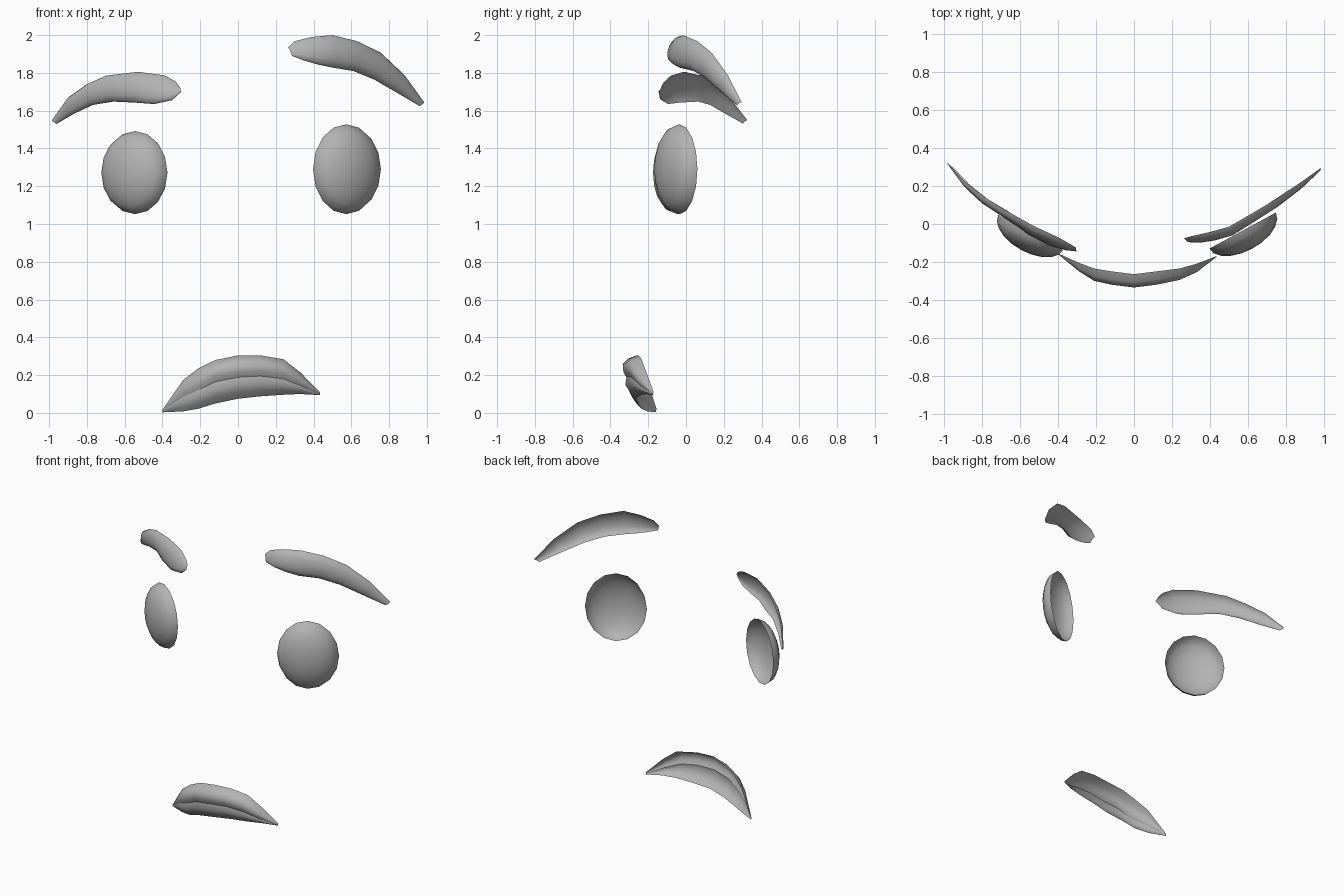
import bpy, math
from mathutils import Vector

if "Cube" in bpy.data.objects:
    bpy.data.objects.remove(bpy.data.objects["Cube"])

grey = bpy.data.materials.new("plain grey")
grey.diffuse_color = (0.45, 0.45, 0.45, 1)
grey.use_nodes = True
grey.node_tree.nodes["Principled BSDF"].inputs["Base Color"].default_value = grey.diffuse_color


def make(name, verts, faces, angle):
    me = bpy.data.meshes.new(name)
    me.from_pydata([tuple(v) for v in verts], [], faces)
    me.materials.append(grey)
    ob = bpy.data.objects.new(name, me)
    bpy.context.collection.objects.link(ob)
    bpy.ops.object.select_all(action='DESELECT')
    ob.select_set(True)
    bpy.context.view_layer.objects.active = ob
    bpy.ops.object.shade_smooth_by_angle(angle=math.radians(angle))


def sheet(name, rows, angle=60):
    """Join equal-length rows of points, running left to right, into an open shell."""
    n = len(rows[0])
    faces = [(i * n + j, i * n + j + 1, (i + 1) * n + j + 1, (i + 1) * n + j)
             for i in range(len(rows) - 1) for j in range(n - 1)]
    make(name, [p for r in rows for p in r], faces, angle)


def eye(name, side, centre, half_w, half_h, depth, segs=16, rings=5):
    """Open-backed dome turned outwards."""
    t = Vector((0.88 * side, 0.477, 0))
    n = Vector((0.477 * side, -0.88, 0))
    verts, faces = [], []
    for r in range(rings):
        a = r / rings * math.pi / 2
        for s in range(segs):
            b = 2 * math.pi * s / segs
            verts.append(Vector(centre) + t * half_w * math.cos(a) * math.cos(b)
                         + Vector((0, 0, half_h * math.cos(a) * math.sin(b)))
                         + n * depth * math.sin(a))
    verts.append(Vector(centre) + n * depth)
    for r in range(rings - 1):
        for s in range(segs):
            k = (s + 1) % segs
            faces.append((r * segs + s, r * segs + k, (r + 1) * segs + k, (r + 1) * segs + s))
    base = (rings - 1) * segs
    faces += [(base + s, base + (s + 1) % segs, len(verts) - 1) for s in range(segs)]
    if side < 0:
        faces = [f[::-1] for f in faces]
    make(name, verts, faces, 60)


def brow(name, side, stations):
    """Curved strip; stations are (x top, z top, x bottom, z bottom, y, depth)."""
    n = Vector((0.5 * side, -0.87, 0))
    cols = []
    for xt, zt, xb, zb, y, d in stations:
        top, bot = Vector((xt, y, zt)), Vector((xb, y - 0.02, zb))
        cols.append([bot.lerp(top, 0.5 - 0.5 * math.cos(math.pi * k / 6))
                     + n * d * math.sin(math.pi * k / 6) for k in range(7)])
    if side < 0:
        cols.reverse()
    sheet(name, list(zip(*cols)))


eye("right_eye", 1, (0.573, -0.035, 1.29), 0.2, 0.238, 0.108)
eye("left_eye", -1, (-0.545, -0.045, 1.272), 0.195, 0.22, 0.105)

brow("right_brow", 1, [
    (0.265, 1.935, 0.285, 1.89, -0.075, 0.005),
    (0.30, 1.968, 0.35, 1.865, -0.065, 0.025),
    (0.39, 1.99, 0.42, 1.845, -0.045, 0.035),
    (0.50, 2.00, 0.50, 1.828, -0.015, 0.04),
    (0.63, 1.968, 0.61, 1.81, 0.06, 0.04),
    (0.755, 1.908, 0.72, 1.765, 0.135, 0.04),
    (0.88, 1.79, 0.85, 1.69, 0.22, 0.03),
    (0.985, 1.645, 0.96, 1.625, 0.295, 0.01)])

brow("left_brow", -1, [
    (-0.305, 1.72, -0.30, 1.70, -0.125, 0.004),
    (-0.33, 1.755, -0.35, 1.655, -0.11, 0.02),
    (-0.39, 1.787, -0.445, 1.635, -0.075, 0.033),
    (-0.53, 1.806, -0.55, 1.643, -0.01, 0.038),
    (-0.70, 1.785, -0.66, 1.648, 0.085, 0.038),
    (-0.80, 1.74, -0.77, 1.63, 0.15, 0.035),
    (-0.90, 1.67, -0.87, 1.583, 0.23, 0.025),
    (-0.985, 1.55, -0.96, 1.53, 0.325, 0.008)])

# mouth stations: x, bottom z, mouth line z, top z, back y, lip thickness
mouth = [
    (-0.40, 0.003, 0.010, 0.017, -0.155, 0.005),
    (-0.29, 0.008, 0.085, 0.175, -0.205, 0.045),
    (-0.21, 0.022, 0.120, 0.236, -0.235, 0.065),
    (-0.12, 0.050, 0.165, 0.280, -0.25, 0.07),
    (0.00, 0.075, 0.188, 0.304, -0.265, 0.07),
    (0.12, 0.088, 0.195, 0.304, -0.25, 0.07),
    (0.24, 0.096, 0.180, 0.284, -0.235, 0.06),
    (0.33, 0.100, 0.145, 0.215, -0.21, 0.045),
    (0.435, 0.094, 0.100, 0.108, -0.17, 0.005)]


def lip_row(lower, upper, f, push):
    """Points a fraction f between two height columns, pushed forward."""
    return [Vector((m[0], m[4] - m[5] * push, m[lower] * (1 - f) + m[upper] * f)) for m in mouth]


sheet("lower_lip", [lip_row(1, 2, 0, 0.0), lip_row(1, 2, 0.3, 0.45),
                    lip_row(1, 2, 0.65, 0.8), lip_row(1, 2, 1, 0.72)])
sheet("upper_lip", [lip_row(2, 3, 0, 0.72), lip_row(2, 3, 0.25, 0.95),
                    lip_row(2, 3, 0.6, 1.0), lip_row(2, 3, 0.85, 0.6), lip_row(2, 3, 1, 0.0)])
